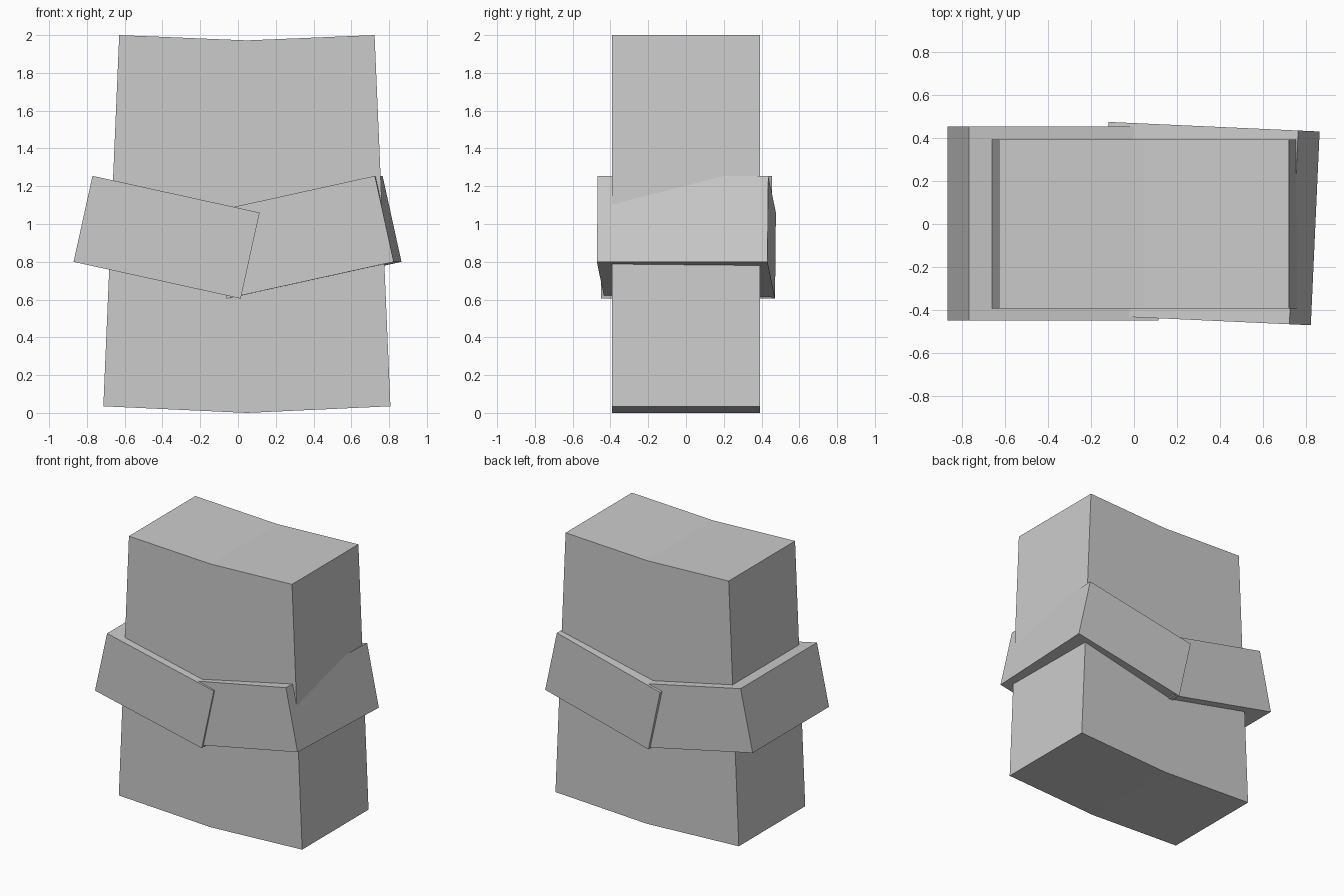
import bpy, bmesh
from math import radians
from mathutils import Matrix

cube = bpy.data.objects.get("Cube")
if cube:
    bpy.data.objects.remove(cube)

# Single plain grey
grey = bpy.data.materials.new("plain_grey")
grey.use_nodes = True
colour = (0.6, 0.6, 0.6, 1)
grey.diffuse_color = colour
grey.node_tree.nodes["Principled BSDF"].inputs["Base Color"].default_value = colour


def add_object(name, bm):
    bmesh.ops.recalc_face_normals(bm, faces=bm.faces)
    mesh = bpy.data.meshes.new(name)
    bm.to_mesh(mesh)
    bm.free()
    mesh.materials.append(grey)
    obj = bpy.data.objects.new(name, mesh)
    bpy.context.collection.objects.link(obj)
    return obj


# Torso block: tapered outline with shallow V folds at top and bottom
MID, HALF_DEPTH = 0.047, 0.393
bm = bmesh.new()
for side in (-1, 1):
    outline = [(0, 0), (0.76, 0.035), (0.676, 2.0), (0, 1.972)]
    verts = [bm.verts.new((MID + side * x, -HALF_DEPTH, z)) for x, z in outline]
    face = bm.faces.new(verts)
    moved = bmesh.ops.extrude_face_region(bm, geom=[face])["geom"]
    bmesh.ops.translate(bm, vec=(0, 2 * HALF_DEPTH, 0),
                        verts=[v for v in moved if isinstance(v, bmesh.types.BMVert)])
# Weld the halves and drop the walls between them
bmesh.ops.remove_doubles(bm, verts=bm.verts, dist=0.0001)
inner = [f for f in bm.faces if all(abs(v.co.x - MID) < 0.001 for v in f.verts)]
bmesh.ops.delete(bm, geom=inner, context='FACES')
add_object("torso", bm)


# Crossed waist wraps: tilted boxes overlapping at the middle
def wrap(name, x, tilt, turn):
    bm = bmesh.new()
    bmesh.ops.create_cube(bm, size=1, matrix=Matrix.Diagonal((0.906, 0.904, 0.466, 1)))
    obj = add_object(name, bm)
    obj.location = (x, 0.002, 0.93)
    obj.rotation_euler = (0, radians(tilt), radians(turn))


wrap("right_waist_wrap", -0.378, 12.4, 0)
wrap("left_waist_wrap", 0.353, -12.4, -2.6)
